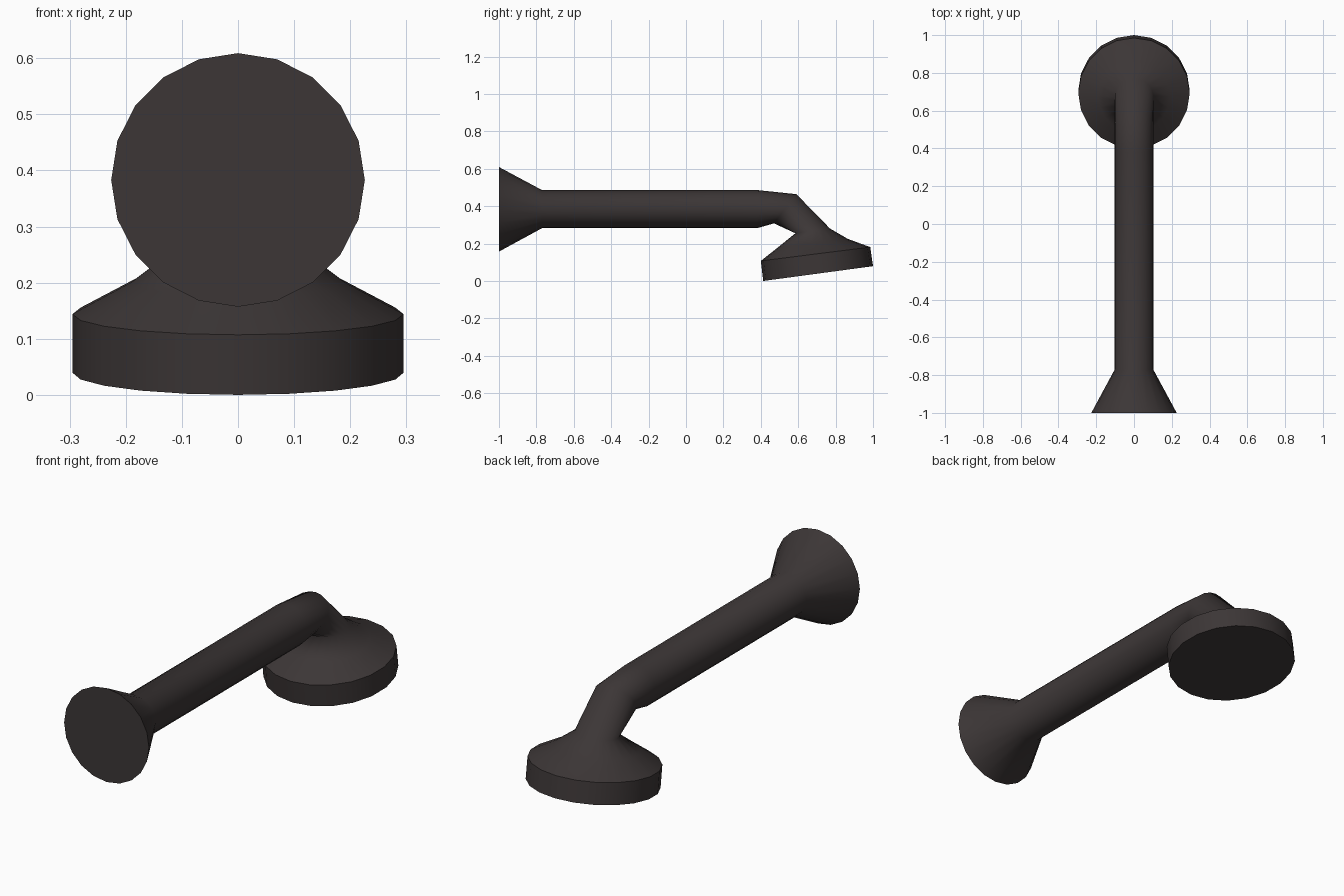
import bpy, bmesh, math
from mathutils import Vector

if "Cube" in bpy.data.objects:
    bpy.data.objects.remove(bpy.data.objects["Cube"])

SIDES = 20

mat = bpy.data.materials.new("dark_bronze")
mat.diffuse_color = (0.045, 0.037, 0.037, 1)
mat.use_nodes = True
mat.node_tree.nodes["Principled BSDF"].inputs["Base Color"].default_value = mat.diffuse_color

# Cross-sections along the sweep: outer point (y, z), inner point (y, z), half width in x, sharp rim
SECTIONS = [
    ((-1.00, 0.609), (-1.00, 0.157), 0.226, True),    # wall flange
    ((-0.77, 0.486), (-0.77, 0.282), 0.102, False),   # start of pipe
    ((0.38, 0.486), (0.38, 0.282), 0.102, False),     # end of straight pipe
    ((0.59, 0.464), (0.47, 0.308), 0.102, False),     # elbow
    ((0.77, 0.280), (0.585, 0.255), 0.102, False),    # neck
    ((0.865, 0.225), (0.487, 0.176), 0.19, False),    # flare of head
    ((0.985, 0.181), (0.40, 0.107), 0.295, True),     # upper rim of head
    ((1.00, 0.079), (0.413, 0.00), 0.295, True),      # lower rim of head
]


def add_ring(bm, outer, inner, half_width):
    o, i = Vector((0, *outer)), Vector((0, *inner))
    centre, up = (o + i) / 2, (o - i) / 2
    ring = []
    for k in range(SIDES):
        a = 2 * math.pi * k / SIDES
        ring.append(bm.verts.new(centre + up * math.cos(a)
                                 + Vector((half_width * math.sin(a), 0, 0))))
    return ring


# Wall flange, bent arm and shower head lofted as one continuous surface
bm = bmesh.new()
rings = [add_ring(bm, o, i, w) for o, i, w, _ in SECTIONS]
for a, b in zip(rings, rings[1:]):
    for k in range(SIDES):
        n = (k + 1) % SIDES
        bm.faces.new((a[k], a[n], b[n], b[k])).smooth = True

# Flat end caps
bm.faces.new(rings[0])
bm.faces.new(rings[-1])
bmesh.ops.recalc_face_normals(bm, faces=bm.faces)

# Keep the rims crisp
for ring, section in zip(rings, SECTIONS):
    if section[3]:
        for k in range(SIDES):
            bm.edges.get((ring[k], ring[(k + 1) % SIDES])).smooth = False

mesh = bpy.data.meshes.new("shower_arm_and_head")
bm.to_mesh(mesh)
bm.free()
mesh.materials.append(mat)
obj = bpy.data.objects.new("shower_arm_and_head", mesh)
bpy.context.collection.objects.link(obj)
